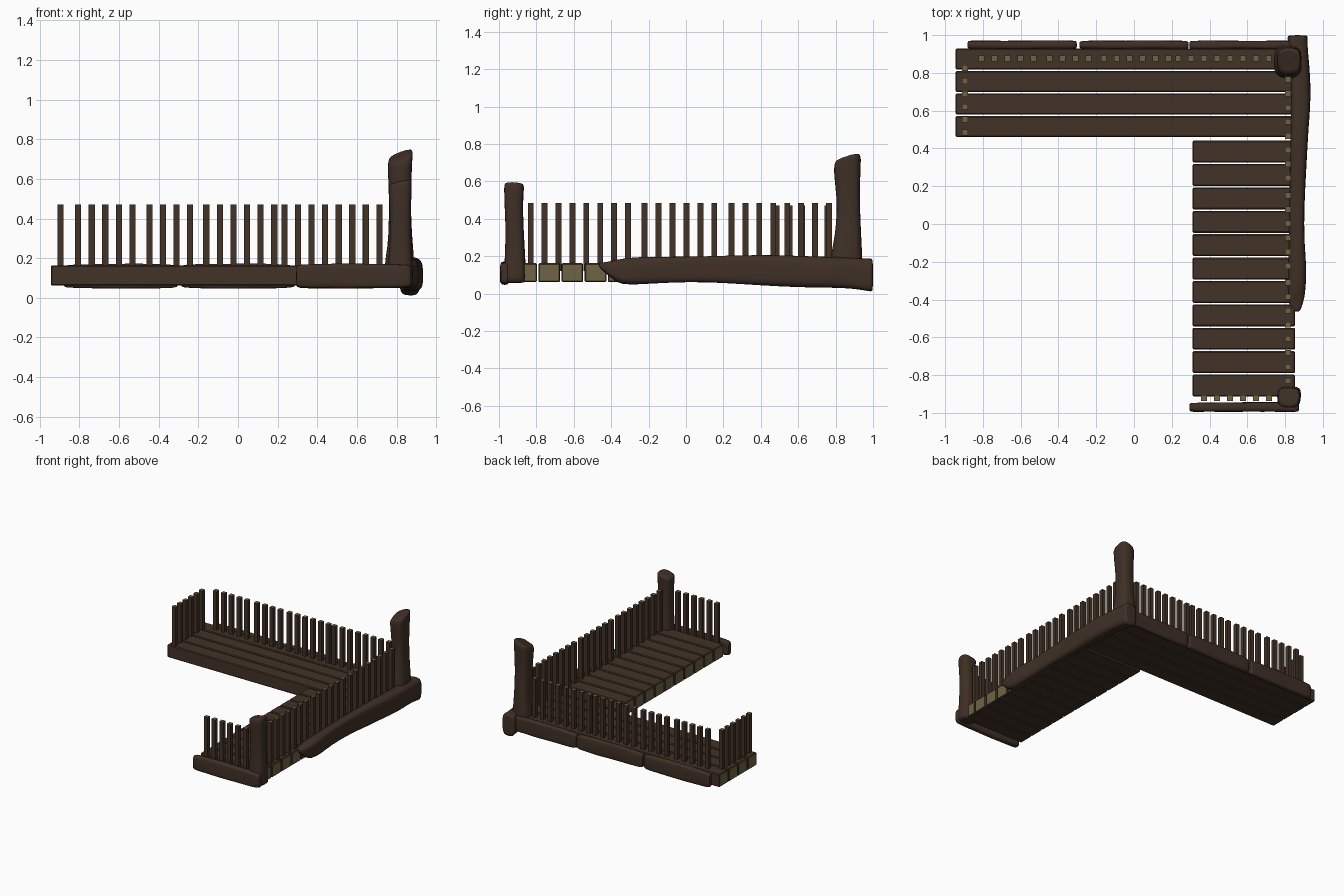
import bpy, bmesh, math, random
from mathutils import Vector

if "Cube" in bpy.data.objects:
    bpy.data.objects.remove(bpy.data.objects["Cube"])

random.seed(4)


def material(name, rgb):
    m = bpy.data.materials.new(name)
    m.diffuse_color = (*rgb, 1)
    m.use_nodes = True
    m.node_tree.nodes["Principled BSDF"].inputs["Base Color"].default_value = m.diffuse_color
    return m


WOOD = material("dark_wood", (0.054, 0.032, 0.020))
LOG = material("weathered_log", (0.050, 0.029, 0.019))
GRAIN = material("end_grain", (0.160, 0.125, 0.058))


def finish(name, bm, mats):
    me = bpy.data.meshes.new(name)
    bmesh.ops.recalc_face_normals(bm, faces=bm.faces)
    bm.to_mesh(me)
    bm.free()
    for m in mats:
        me.materials.append(m)
    ob = bpy.data.objects.new(name, me)
    bpy.context.collection.objects.link(ob)
    return ob


# box with pale end grain on the faces pointing along one axis
def box(name, lo, hi, grain_axis, bevel=0.0, top_only=False):
    bm = bmesh.new()
    bmesh.ops.create_cube(bm, size=1)
    lo, hi = Vector(lo), Vector(hi)
    for v in bm.verts:
        v.co = Vector([(lo[i] + hi[i]) / 2 + v.co[i] * (hi[i] - lo[i]) for i in range(3)])
    if bevel:
        bmesh.ops.bevel(bm, geom=bm.edges[:], offset=bevel, segments=1, affect='EDGES')
    bm.normal_update()
    for f in bm.faces:
        n = f.normal[grain_axis]
        if (n if top_only else abs(n)) > 0.9:
            f.material_index = 1
    return finish(name, bm, [WOOD, GRAIN])


# rough log: stations are (t, a0, a1, b0, b1), the extents across the axis
def log(name, axis, stations, power=0.55, wobble=0.004, sides=14, slant=(0, 0)):
    bm = bmesh.new()
    oa, ob_ = [i for i in range(3) if i != axis]
    rings = []
    for k, (t, a0, a1, b0, b1) in enumerate(stations):
        ring = []
        for s in range(sides):
            w = 2 * math.pi * (s + 0.5) / sides
            c, d = math.cos(w), math.sin(w)
            c = math.copysign(abs(c) ** power, c)
            d = math.copysign(abs(d) ** power, d)
            p = [0, 0, 0]
            end = k >= len(stations) - 2
            p[axis] = t + ((slant[0] * c + slant[1] * d) if end else 0)
            p[oa] = (a0 + a1) / 2 + c * (a1 - a0) / 2 + random.uniform(-wobble, wobble)
            p[ob_] = (b0 + b1) / 2 + d * (b1 - b0) / 2 + random.uniform(-wobble, wobble)
            ring.append(bm.verts.new(p))
        rings.append(ring)
    for r, q in zip(rings, rings[1:]):
        for s in range(sides):
            n = (s + 1) % sides
            bm.faces.new((r[s], r[n], q[n], q[s]))
    bm.faces.new(rings[0])
    bm.faces.new(rings[-1])
    ob = finish(name, bm, [LOG])
    sub = ob.modifiers.new("soften", 'SUBSURF')
    sub.levels = sub.render_levels = 1
    for p in ob.data.polygons:
        p.use_smooth = len(p.vertices) == 4
    return ob


# deck planks: long arm along x, short arm across
for i in range(4):
    y = 0.46 + 0.1195 * i
    box(f"long_plank_{i}", (-0.945, y, 0.062), (0.85, y + 0.111, 0.163), 0, 0.006)
for i in range(11):
    y = -0.913 + 0.1238 * i
    box(f"cross_plank_{i}", (0.31, y, 0.062), (0.853, y + 0.116, 0.163), 0, 0.006)


# railing pickets
def picket(name, x, y, top):
    h = 0.0155
    box(name, (x - h, y - h, 0.12), (x + h, y + h, top), 2, 0, True)


back_x = [-0.807 + 0.0685 * i for i in range(5)] + [-0.447 + 0.0685 * i for i in range(4)]
back_x += [-0.16 + 0.0685 * i for i in range(5)] + [0.183] + [0.234 + 0.0685 * i for i in range(8)]
for i, x in enumerate(back_x):
    picket(f"back_picket_{i}", x, 0.877, 0.472)
for i in range(6):
    picket(f"front_picket_{i}", 0.371 + 0.0686 * i, -0.922, 0.472)
    picket(f"left_picket_{i}", -0.895, 0.485 + 0.068 * i, 0.472)
right_y = [-0.83 + 0.0742 * i for i in range(8)] + [-0.222 + 0.0747 * i for i in range(6)]
right_y += [0.243 + 0.0745 * i for i in range(8)]
for i, y in enumerate(right_y):
    picket(f"right_picket_{i}", 0.815, y, 0.485)


# worn edge beams along the back and the front
def edge_beam(name, x0, x1, y0, y1, z0, z1):
    n = 7
    st = [(x0, y0 + 0.008, y1 - 0.008, z0 + 0.015, z1 - 0.015)]
    for i in range(n):
        t = x0 + 0.008 + (x1 - x0 - 0.016) * i / (n - 1)
        sag = 0.006 * math.sin(math.pi * i / (n - 1))
        st.append((t, y0, y1, z0 + 0.004 - sag / 2, z1 - 0.005 + sag))
    st.append((x1, y0 + 0.008, y1 - 0.008, z0 + 0.015, z1 - 0.015))
    return log(name, 0, st, 0.45, 0.003)


for i, (a, b) in enumerate([(-0.882, -0.302), (-0.29, 0.29), (0.292, 0.86)]):
    edge_beam(f"back_beam_{i}", a, b, 0.925, 0.971, 0.045, 0.172)
edge_beam("front_beam", 0.293, 0.875, -0.995, -0.944, 0.047, 0.173)

# big crooked log along the right side, pointed at the front end
log("side_log", 1, [
    (-0.465, 0.845, 0.875, 0.145, 0.163), (-0.45, 0.83, 0.886, 0.125, 0.168),
    (-0.39, 0.815, 0.903, 0.075, 0.178), (-0.35, 0.81, 0.908, 0.048, 0.186),
    (-0.25, 0.815, 0.917, 0.050, 0.197), (-0.1, 0.82, 0.902, 0.058, 0.197),
    (0.1, 0.82, 0.902, 0.060, 0.202), (0.3, 0.825, 0.913, 0.050, 0.205),
    (0.5, 0.83, 0.925, 0.038, 0.206), (0.68, 0.83, 0.941, 0.028, 0.202),
    (0.85, 0.825, 0.928, 0.030, 0.196), (0.95, 0.815, 0.918, 0.016, 0.190),
    (0.992, 0.812, 0.922, 0.006, 0.192), (1.0, 0.818, 0.916, 0.012, 0.188)])

# corner posts with slanted tops
log("back_post", 2, [
    (0.06, 0.745, 0.89, 0.775, 0.945), (0.18, 0.735, 0.895, 0.768, 0.945),
    (0.25, 0.752, 0.885, 0.782, 0.94), (0.38, 0.762, 0.876, 0.802, 0.934),
    (0.52, 0.764, 0.874, 0.806, 0.930), (0.64, 0.757, 0.878, 0.79, 0.932),
    (0.712, 0.755, 0.885, 0.79, 0.935), (0.722, 0.765, 0.882, 0.80, 0.930)],
    0.65, 0.005, slant=(0.022, 0.022))
log("front_post", 2, [
    (0.055, 0.762, 0.88, -0.965, -0.86), (0.075, 0.755, 0.886, -0.972, -0.855),
    (0.18, 0.757, 0.88, -0.97, -0.858), (0.32, 0.768, 0.872, -0.965, -0.868),
    (0.45, 0.766, 0.874, -0.968, -0.872), (0.54, 0.76, 0.878, -0.972, -0.866),
    (0.578, 0.76, 0.88, -0.972, -0.864), (0.588, 0.768, 0.875, -0.966, -0.870)],
    0.6, 0.004, slant=(0.012, -0.003))
